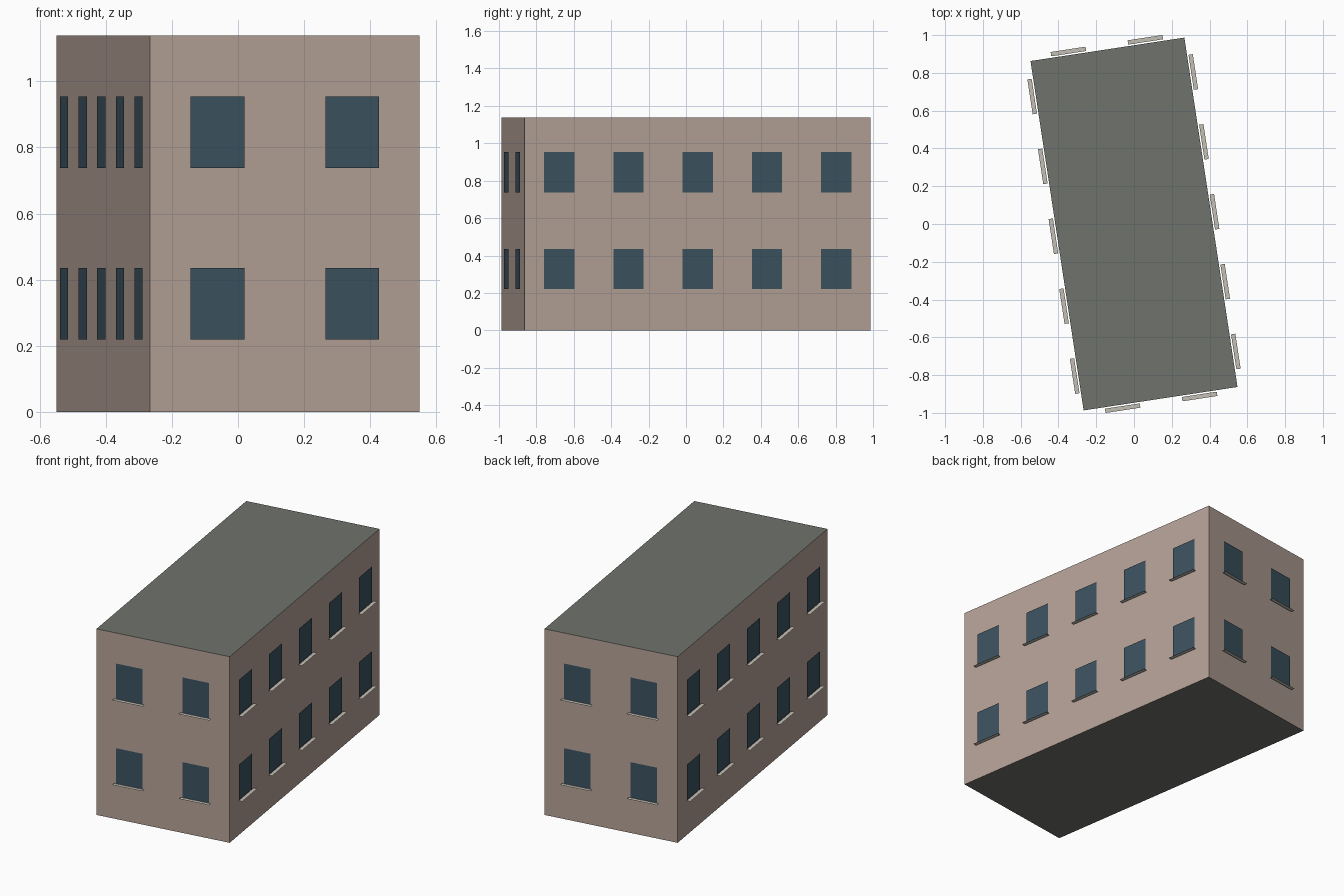
import bpy
from math import radians, pi
from mathutils import Matrix, Vector

if "Cube" in bpy.data.objects:
    bpy.data.objects.remove(bpy.data.objects["Cube"])

W, L, H = 0.824, 1.871, 1.138           # building width, length, height
TURN = Matrix.Rotation(radians(8.65), 4, 'Z')
WIN_W, WIN_H = 0.164, 0.216
WIN_Z = (0.22, 0.738)                   # window bottoms per storey
GAP = 0.006                             # glass sits just off the wall
SILL_W, SILL_IN, SILL_OUT = 0.187, 0.008, 0.031


def material(name, rgb):
    m = bpy.data.materials.new(name)
    m.diffuse_color = (*rgb, 1)
    m.use_nodes = True
    m.node_tree.nodes["Principled BSDF"].inputs["Base Color"].default_value = m.diffuse_color
    return m


def make(name, quads, mat):
    verts = [TURN @ Vector(v) for q in quads for v in q]
    faces = [tuple(range(4 * i, 4 * i + 4)) for i in range(len(quads))]
    me = bpy.data.meshes.new(name)
    me.from_pydata(verts, [], faces)
    me.materials.append(mat)
    ob = bpy.data.objects.new(name, me)
    bpy.context.collection.objects.link(ob)


wall_mat = material("plaster", (0.46, 0.36, 0.31))
roof_mat = material("roofing", (0.16, 0.17, 0.15))
glass_mat = material("glass", (0.045, 0.085, 0.115))
sill_mat = material("stone", (0.55, 0.52, 0.46))

# each side: quarter turns, wall length, distance from centre, window bays
sides = [("front", 0, W, L / 2, 2), ("right", 1, L, W / 2, 5),
         ("back", 2, W, L / 2, 2), ("left", 3, L, W / 2, 5)]

walls = []
for side, k, length, dist, bays in sides:
    spin = Matrix.Rotation(k * pi / 2, 4, 'Z')

    def upright(x, w, d, z0, z1):
        return [spin @ Vector(p) for p in ((x - w / 2, -d, z0), (x + w / 2, -d, z0),
                                           (x + w / 2, -d, z1), (x - w / 2, -d, z1))]

    def ledge(x, w, d0, d1, z):
        return [spin @ Vector(p) for p in ((x - w / 2, -d1, z), (x + w / 2, -d1, z),
                                           (x + w / 2, -d0, z), (x - w / 2, -d0, z))]

    walls.append(upright(0, length, dist, 0, H))
    spots = [((i + 0.5) / bays * length - length / 2, z) for z in WIN_Z for i in range(bays)]
    # flat glass panes and thin sills in even bays
    make(side + "_windows", [upright(x, WIN_W, dist + GAP, z, z + WIN_H) for x, z in spots], glass_mat)
    make(side + "_sills", [ledge(x, SILL_W, dist + SILL_IN, dist + SILL_OUT, z) for x, z in spots], sill_mat)

make("walls", walls, wall_mat)

# flat roof and underside
corners = [(-W / 2, -L / 2), (W / 2, -L / 2), (W / 2, L / 2), (-W / 2, L / 2)]
make("roof", [[(x, y, H) for x, y in corners]], roof_mat)
make("floor", [[(x, y, 0) for x, y in reversed(corners)]], roof_mat)
